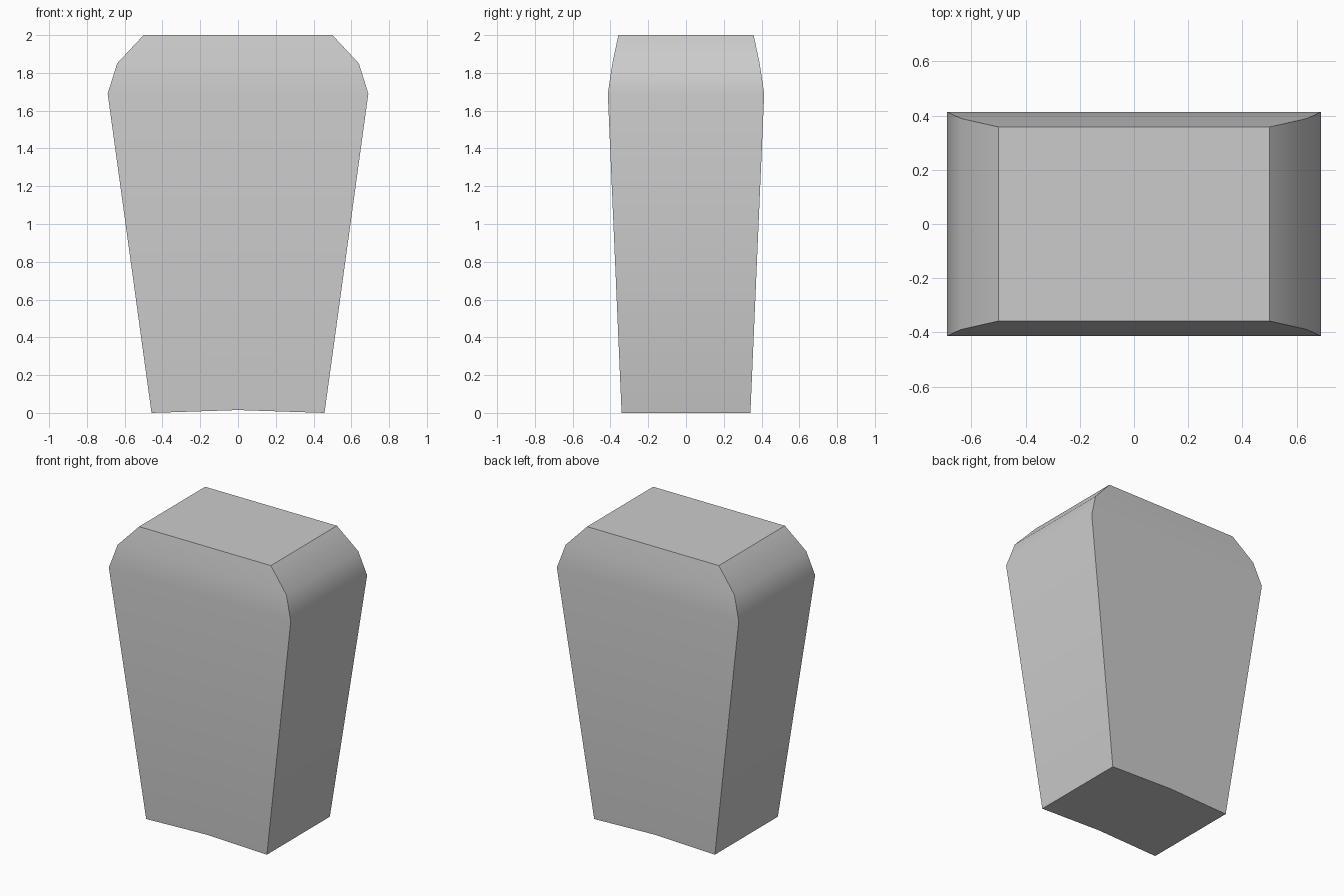
import bpy, bmesh, math

cube = bpy.data.objects.get("Cube")
if cube:
    bpy.data.objects.remove(cube, do_unlink=True)

# Single plain grey
GREY = (0.6, 0.6, 0.6, 1)
mat = bpy.data.materials.new("plain_grey")
mat.use_nodes = True
mat.diffuse_color = GREY
mat.node_tree.nodes["Principled BSDF"].inputs["Base Color"].default_value = GREY

# Levels from base to top: height, half width, half depth
LEVELS = [(0, 0.458, 0.341), (1.69, 0.69, 0.414), (1.85, 0.64, 0.39), (2, 0.5, 0.358)]
ARCH = 0.015  # rise in the middle of the underside

bm = bmesh.new()
rings = [[bm.verts.new((sx * w, sy * d, z))
          for sx, sy in ((-1, -1), (1, -1), (1, 1), (-1, 1))] for z, w, d in LEVELS]

# Tapered walls and rounded shoulders
for low, high in zip(rings, rings[1:]):
    for i in range(4):
        j = (i + 1) % 4
        bm.faces.new((low[i], low[j], high[j], high[i]))
bm.faces.new(rings[-1])
bm.faces.new(reversed(rings[0]))

# Shallow arch across the underside
base = rings[0]
mids = []
for a, b in ((base[0], base[1]), (base[2], base[3])):
    edge = bm.edges.get((a, b))
    _, v = bmesh.utils.edge_split(edge, a, 0.5)
    v.co.z = ARCH
    mids.append(v)
bmesh.ops.connect_verts(bm, verts=mids)
bmesh.ops.recalc_face_normals(bm, faces=bm.faces)

mesh = bpy.data.meshes.new("tapered_block")
bm.to_mesh(mesh)
bm.free()
mesh.materials.append(mat)
block = bpy.data.objects.new("tapered_block", mesh)
bpy.context.collection.objects.link(block)

# Smooth shoulders, sharp corners
bpy.context.view_layer.objects.active = block
block.select_set(True)
bpy.ops.object.shade_smooth_by_angle(angle=math.radians(30))
